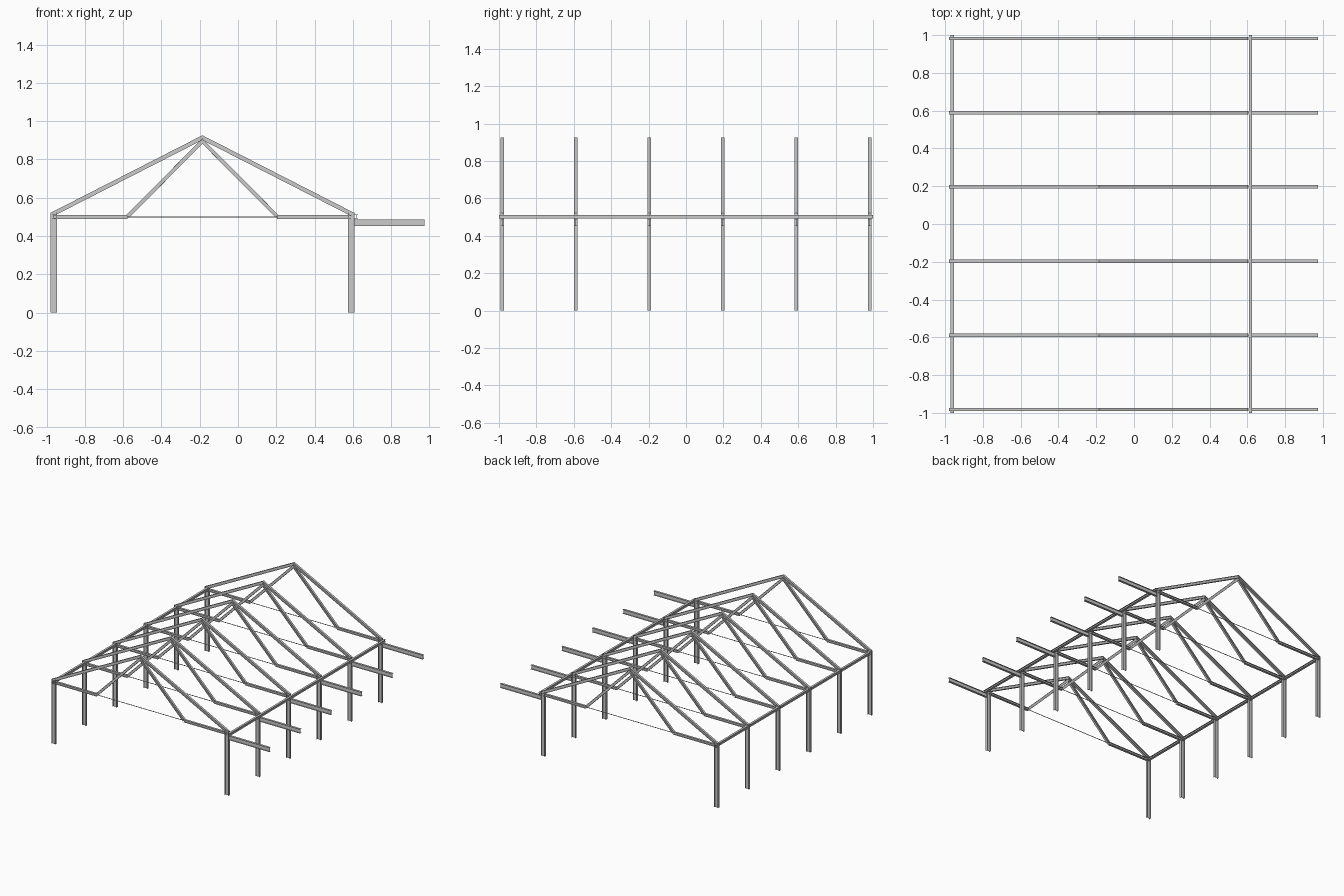
import bpy, bmesh
from mathutils import Vector

if "Cube" in bpy.data.objects:
    bpy.data.objects.remove(bpy.data.objects["Cube"])

XC = -0.186                       # ridge line of the frames
X, Y = Vector((1, 0, 0)), Vector((0, 1, 0))
FRAME_Y = [-0.982 + 0.3928 * i for i in range(6)]


def i_profile(w, h, web, fl):
    a, b, t, g = w / 2, h / 2, web / 2, h / 2 - fl
    half = [(a, -b), (a, -g), (t, -g), (t, g), (a, g), (a, b)]
    return half + [(-x, y) for x, y in reversed(half)]


def steel(name, p, q, side, w, h, web=0.0016, fl=0.002, plumb=False):
    """I-section from p to q; flange width along side; plumb = vertical cut at q."""
    p, q = Vector(p), Vector(q)
    d = (q - p).normalized()
    up = d.cross(side)
    bm = bmesh.new()
    rings = []
    for i, c in enumerate((p, q)):
        ring = []
        for u, v in i_profile(w, h, web, fl):
            co = c + side * u + up * v
            if plumb and i == 1:
                co += d * ((q.x - co.x) / d.x)
            ring.append(bm.verts.new(co))
        rings.append(ring)
    n = len(rings[0])
    for i in range(n):
        j = (i + 1) % n
        bm.faces.new((rings[0][i], rings[0][j], rings[1][j], rings[1][i]))
    bm.faces.new(rings[0])
    bm.faces.new(rings[1])
    bmesh.ops.recalc_face_normals(bm, faces=bm.faces)
    me = bpy.data.meshes.new(name)
    bm.to_mesh(me)
    bm.free()
    ob = bpy.data.objects.new(name, me)
    bpy.context.collection.objects.link(ob)
    return ob


parts = []
# Columns, rafters, bottom chords and diagonals, mirrored about the ridge
for s, tag in ((-1, "left"), (1, "right")):
    def P(dx, z):
        return (XC + s * dx, 0, z)
    parts += [
        steel(tag + "_column", P(0.777, 0), P(0.777, 0.522), Y, 0.018, 0.034),
        steel(tag + "_rafter", P(0.785, 0.513), P(0, 0.914), Y, 0.018, 0.022, plumb=True),
        steel(tag + "_bottom_chord", P(0.776, 0.499), P(0.39, 0.499), Y, 0.018, 0.020),
        steel(tag + "_diagonal", P(0.392, 0.501), P(0, 0.896), Y, 0.018, 0.020, plumb=True),
    ]

# Canopy arm on the right
parts.append(steel("canopy_arm", (0.608, 0, 0.470), (0.974, 0, 0.470), Y, 0.018, 0.034))

# Thin tie rod between the bottom chords
bpy.ops.mesh.primitive_cylinder_add(vertices=12, radius=0.0025, depth=0.79,
                                    location=(XC, 0, 0.499), rotation=(0, 1.5707963, 0))
rod = bpy.context.object
rod.name = "tie_rod"
parts.append(rod)

# Repeat the frame along the building
for ob in parts:
    ob.location.y = FRAME_Y[0]
    for y in FRAME_Y[1:]:
        c = ob.copy()
        c.location.y = y
        bpy.context.collection.objects.link(c)

# Long eave beams
for tag, x in (("left", -0.963), ("right", 0.617)):
    steel(tag + "_eave_beam", (x, -1, 0.502), (x, 1, 0.502), X, 0.018, 0.020)
